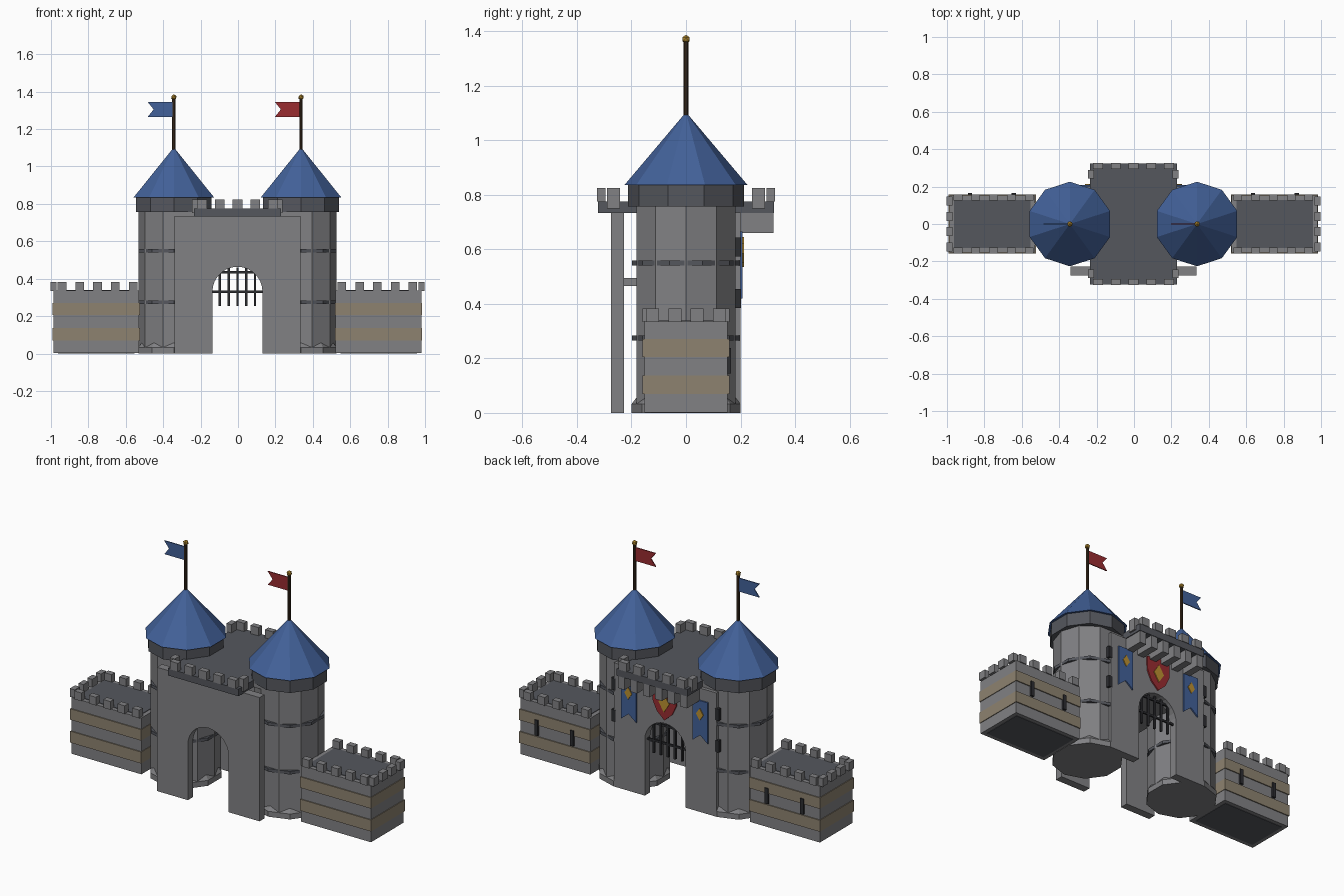
import bpy
import bmesh
from math import pi, cos, sin
from mathutils import Matrix

cube = bpy.data.objects.get("Cube")
if cube:
    bpy.data.objects.remove(cube, do_unlink=True)

SHIFT = -0.003  # the flags pull the centre slightly aside


def material(name, rgb):
    m = bpy.data.materials.new(name)
    m.use_nodes = True
    m.diffuse_color = (*rgb, 1)
    m.node_tree.nodes["Principled BSDF"].inputs["Base Color"].default_value = (*rgb, 1)
    return m


STONE = material("grey stone", (0.22, 0.22, 0.23))
SLATE = material("dark slate", (0.09, 0.095, 0.11))
TAN = material("tan stone", (0.27, 0.225, 0.16))
BLUE = material("blue", (0.055, 0.12, 0.32))
RED = material("red", (0.32, 0.025, 0.03))
GOLD = material("gold", (0.5, 0.28, 0.03))
WOOD = material("dark wood", (0.05, 0.028, 0.014))
IRON = material("black iron", (0.025, 0.026, 0.03))


def finish(name, bm, mat):
    bmesh.ops.recalc_face_normals(bm, faces=bm.faces)
    me = bpy.data.meshes.new(name)
    bm.to_mesh(me)
    bm.free()
    me.materials.append(mat)
    ob = bpy.data.objects.new(name, me)
    ob.location.x = SHIFT
    bpy.context.collection.objects.link(ob)
    return ob


def boxes(name, spans, mat):
    """One object made of boxes, each given as x, y and z ranges."""
    bm = bmesh.new()
    for span in spans:
        mid = [(a + b) / 2 for a, b in span]
        size = [abs(b - a) for a, b in span]
        bmesh.ops.create_cube(bm, size=1, matrix=Matrix.Translation(mid) @ Matrix.Diagonal((*size, 1)))
    return finish(name, bm, mat)


def cone(name, x, z0, z1, r0, r1, mat, sides=10, turn=pi / 2):
    """Upright prism or cone; turn is the angle of its first corner."""
    bm = bmesh.new()
    rings = []
    for z, r in ((z0, r0), (z1, r1)):
        angles = [turn + 2 * pi * i / sides for i in range(sides)]
        rings.append([bm.verts.new((x + r * cos(a), r * sin(a), z)) for a in angles])
    for i in range(sides):
        j = (i + 1) % sides
        bm.faces.new((rings[0][i], rings[0][j], rings[1][j], rings[1][i]))
    bm.faces.new(rings[0])
    bm.faces.new(rings[1])
    return finish(name, bm, mat)


def plate(name, outline, y0, y1, mat):
    """Outline in x and z, extruded along y."""
    bm = bmesh.new()
    face = bm.faces.new([bm.verts.new((x, y0, z)) for x, z in outline])
    out = bmesh.ops.extrude_face_region(bm, geom=[face])
    verts = [v for v in out["geom"] if isinstance(v, bmesh.types.BMVert)]
    bmesh.ops.translate(bm, verts=verts, vec=(0, y1 - y0, 0))
    return finish(name, bm, mat)


def diamond(name, x, z, w, h):
    plate(name, [(x - w, z), (x, z - h), (x + w, z), (x, z + h)], 0.207, 0.213, GOLD)


def around(c, half):
    return (c - half, c + half)


# Gate walls, each with a round arch
HALF, ARCH, SPRING, TOP = 0.337, 0.134, 0.33, 0.735
arch = [(ARCH * cos(pi * i / 14), SPRING + ARCH * sin(pi * i / 14)) for i in range(15)]
gate = [(HALF, 0), (HALF, TOP), (-HALF, TOP), (-HALF, 0), (-ARCH, 0)] + arch[::-1] + [(ARCH, 0)]
plate("front_gate_wall", gate, -0.275, -0.227, STONE)
plate("back_gate_wall", gate, 0.15, 0.2, STONE)
boxes("passage_ceiling", [((-0.2, 0.2), (-0.23, 0.16), (0.466, 0.495))], STONE)

# Portcullis
bars = [(around(i * 0.047, 0.006), around(0.172, 0.006), (0.255, 0.46)) for i in range(-2, 3)]
rails = [((-ARCH, ARCH), around(0.172, 0.005), around(z, 0.006)) for z in (0.33, 0.435)]
boxes("portcullis", bars + rails, IRON)

# Gate roof deck with battlements and corbels
boxes("gate_deck", [((-0.232, 0.232), (-0.323, 0.323), (0.733, 0.775))], SLATE)
boxes("deck_shoulders", [((-0.29, 0.29), (-0.18, 0.18), (0.733, 0.772))], STONE)
merlons = []
for s in (1, -1):
    for i in range(-2, 3):
        merlons.append((around(i * 0.095, 0.026), around(s * 0.311, 0.016), (0.775, 0.824)))
    for t in (1, -1):
        merlons.append((around(s * 0.226, 0.016), around(t * 0.266, 0.024), (0.75, 0.824)))
boxes("gate_battlements", merlons, STONE)
boxes("corbels", [(around(i * 0.082 - 0.205, 0.022), (0.195, 0.32), (0.66, 0.735)) for i in range(6)], STONE)

# Shield on the back of the gate
shield = [(-0.08, 0.675), (0, 0.69), (0.08, 0.675), (0.078, 0.59), (0.05, 0.53),
          (0, 0.485), (-0.05, 0.53), (-0.078, 0.59)]
plate("shield", shield, 0.199, 0.208, RED)
diamond("shield_diamond", 0, 0.59, 0.035, 0.055)

for s, side in ((1, "left"), (-1, "right")):
    x = 0.34 * s
    # Tower
    cone(side + "_tower_shaft", x, 0.002, 0.76, 0.19, 0.19, STONE, turn=0)
    cone(side + "_tower_foot", x, 0, 0.032, 0.2, 0.2, STONE)
    cone(side + "_tower_foot_slope", x, 0.032, 0.056, 0.2, 0.182, STONE)
    for n, z in (("lower", 0.275), ("upper", 0.55)):
        cone(f"{side}_tower_{n}_ring", x, z - 0.009, z + 0.009, 0.198, 0.198, SLATE)
    cone(side + "_tower_cap", x, 0.757, 0.836, 0.213, 0.213, SLATE)
    cone(side + "_tower_roof", x, 0.835, 1.1, 0.226, 0.002, BLUE)
    boxes(side + "_tower_slits", [(around(x, 0.013), (0.17, 0.201), (z, z + 0.07)) for z in (0.385, 0.573)], IRON)

    # Flagpole and swallowtail flag
    cone(side + "_flagpole", x, 1.08, 1.37, 0.009, 0.009, WOOD, sides=8)
    bm = bmesh.new()
    bmesh.ops.create_icosphere(bm, subdivisions=1, radius=0.016, matrix=Matrix.Translation((x, 0, 1.37)))
    finish(side + "_flagpole_ball", bm, GOLD)
    flag = [(x, 1.265), (x, 1.345), (x - 0.14, 1.345), (x - 0.108, 1.305), (x - 0.14, 1.265)]
    plate(side + "_flag", flag, -0.003, 0.003, RED if s > 0 else BLUE)

    # Banner hanging on the back of the gate
    b = 0.235 * s
    banner = [(b - 0.05, 0.665), (b + 0.05, 0.665), (b + 0.05, 0.42), (b, 0.46), (b - 0.05, 0.42)]
    plate(side + "_banner", banner, 0.199, 0.208, BLUE)
    diamond(side + "_banner_diamond", b, 0.585, 0.024, 0.036)

    # Side wall with tan courses
    boxes(side + "_wall", [((0.525 * s, 0.984 * s), (-0.153, 0.153), (0.002, 0.336))], STONE)
    courses = [(0.069, 0.137), (0.205, 0.27)]
    boxes(side + "_wall_courses", [((0.522 * s, 0.988 * s), (-0.159, 0.159), z) for z in courses], TAN)
    floors = [(0, 0.004), (0.33, 0.339)]
    boxes(side + "_wall_floors", [((0.55 * s, 0.96 * s), (-0.128, 0.128), z) for z in floors], SLATE)
    slits = [(around(c * s, 0.011), (0.15, 0.165), (0.145, 0.237)) for c in (0.64, 0.873)]
    boxes(side + "_wall_slits", slits, IRON)

    # Side wall battlements
    merlons = []
    for t in (1, -1):
        for i in range(5):
            merlons.append((around((0.558 + 0.095 * i) * s, 0.023), around(t * 0.142, 0.017), (0.334, 0.383)))
    for i in range(4):
        merlons.append((around(0.983 * s, 0.016), around(-0.123 + 0.082 * i, 0.024), (0.334, 0.383)))
    boxes(side + "_wall_battlements", merlons, STONE)
